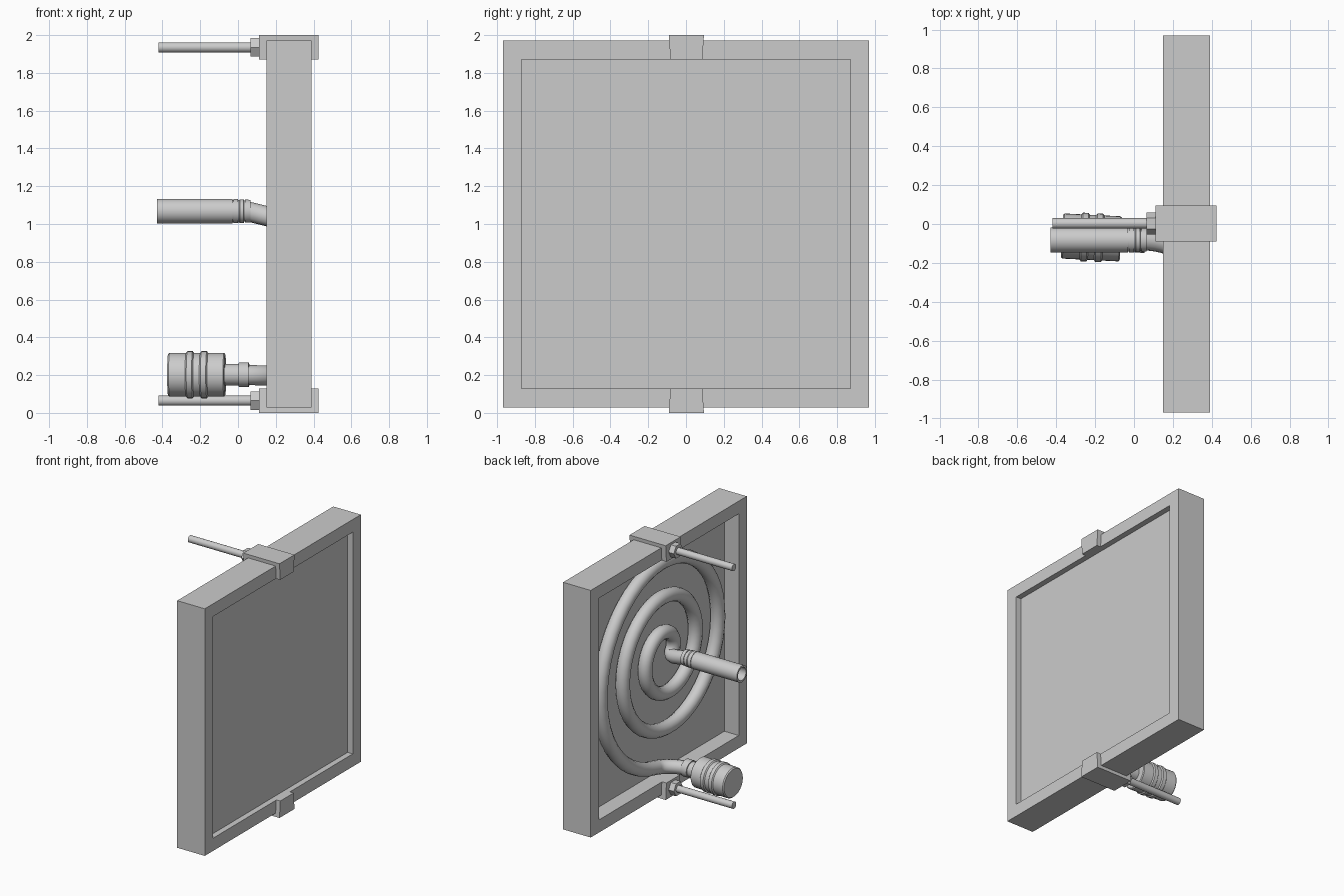
import bpy, bmesh, math
from mathutils import Vector

if "Cube" in bpy.data.objects:
    bpy.data.objects.remove(bpy.data.objects["Cube"])


def finish(name, bm, smooth=False):
    bmesh.ops.recalc_face_normals(bm, faces=bm.faces)
    me = bpy.data.meshes.new(name)
    bm.to_mesh(me)
    bm.free()
    ob = bpy.data.objects.new(name, me)
    bpy.context.collection.objects.link(ob)
    if smooth:
        bpy.ops.object.select_all(action='DESELECT')
        ob.select_set(True)
        bpy.context.view_layer.objects.active = ob
        bpy.ops.object.shade_smooth_by_angle(angle=math.radians(35))
    return ob


def box(name, lo, hi):
    bm = bmesh.new()
    bmesh.ops.create_cube(bm, size=1)
    lo, hi = Vector(lo), Vector(hi)
    for v in bm.verts:
        v.co = (lo + hi) / 2 + v.co * (hi - lo)
    return finish(name, bm)


def lathe(name, profile, y, z, seg=32, smooth=True, slope=0.0):
    """Spin (x, radius) points round an x-direction axis; radius 0 closes the end."""
    bm = bmesh.new()
    rings = []
    for x, r in profile:
        cy = y + slope * x
        if r == 0:
            rings.append([bm.verts.new((x, cy, z))] * seg)
        else:
            rings.append([bm.verts.new((x - slope * r * math.cos(a), cy + r * math.cos(a), z + r * math.sin(a)))
                          for a in (2 * math.pi * i / seg for i in range(seg))])
    for a, b in zip(rings, rings[1:]):
        for i in range(seg):
            j = (i + 1) % seg
            bm.faces.new(list(dict.fromkeys((a[i], a[j], b[j], b[i]))))
    return finish(name, bm, smooth)


def tube(name, points, radius):
    cu = bpy.data.curves.new(name, 'CURVE')
    cu.dimensions = '3D'
    cu.bevel_depth = radius
    cu.bevel_resolution = 4
    cu.use_fill_caps = True
    sp = cu.splines.new('POLY')
    sp.points.add(len(points) - 1)
    for p, co in zip(sp.points, points):
        p.co = (*co, 1)
    ob = bpy.data.objects.new(name, cu)
    bpy.context.collection.objects.link(ob)
    bpy.ops.object.select_all(action='DESELECT')
    ob.select_set(True)
    bpy.context.view_layer.objects.active = ob
    bpy.ops.object.convert(target='MESH')
    bpy.ops.object.shade_smooth_by_angle(angle=math.radians(50))
    return ob


def bend(p0, p1, p2, p3, n=9):
    """Bezier samples for a pipe elbow."""
    a, b, c, d = map(Vector, (p0, p1, p2, p3))
    return [a * (1 - t)**3 + b * 3 * t * (1 - t)**2 + c * 3 * t * t * (1 - t) + d * t**3
            for t in (i / n for i in range(n + 1))]


# Square frame with a rectangular opening
bm = bmesh.new()
loops = []
for x, h in ((0.15, 0.97), (0.39, 0.97), (0.39, 0.87), (0.15, 0.87)):
    loops.append([bm.verts.new((x, sy * h, 1.0 + sz * (h + 0.002)))
                  for sy, sz in ((-1, -1), (1, -1), (1, 1), (-1, 1))])
for k in range(4):
    a, b = loops[k], loops[(k + 1) % 4]
    for i in range(4):
        j = (i + 1) % 4
        bm.faces.new((a[i], a[j], b[j], b[i]))
finish("frame", bm)

# Absorber panel set into the frame
box("panel", (0.275, -0.875, 0.125), (0.345, 0.875, 1.875))

# Clamps with hex nut and rod, top and bottom
for name, s in (("top", 1), ("bottom", -1)):
    prof = [(0.11, 1.0), (0.425, 1.0), (0.425, 0.87), (0.39, 0.87),
            (0.39, 0.972), (0.15, 0.972), (0.15, 0.87), (0.11, 0.87)]
    bm = bmesh.new()
    sides = []
    for sy in (-1, 1):
        sides.append([bm.verts.new((x, 0.002 + sy * (0.084 + 0.07 * (z - 0.87)), 1 + s * z)) for x, z in prof])
        bm.faces.new(sides[-1])
    for i in range(8):
        j = (i + 1) % 8
        bm.faces.new((sides[0][i], sides[0][j], sides[1][j], sides[1][i]))
    finish(name + "_clamp", bm)
    zc = 1 + s * 0.935
    lathe(name + "_nut", [(0.065, 0), (0.065, 0.056), (0.112, 0.056), (0.112, 0)], 0.003, zc, 6, False)
    lathe(name + "_rod", [(-0.42, 0), (-0.42, 0.027), (0.13, 0.027), (0.13, 0)], 0.003, zc, 20)

# Spiral pipe: inlet elbow, flat spiral, outlet elbow
CX, CY, CZ = 0.22, -0.05, 1.07
def spiral(turn):
    r = 0.87 - 0.28 * turn
    a = 2 * math.pi * turn
    return Vector((CX, CY + r * math.sin(a), CZ - r * math.cos(a)))

coil = [spiral(0.02 + 2.76 * i / 130) for i in range(131)]
start, end = coil[0], coil[-1]
t0 = (coil[0] - coil[1]).normalized()
t1 = (coil[-1] - coil[-2]).normalized()
inlet = bend((0.03, -0.077, 0.2), (0.12, -0.08, 0.2), start + t0 * 0.08, start)
outlet = bend(end, end + t1 * 0.05, (0.14, -0.085, 1.05), (0.04, -0.082, 1.068))
tube("spiral_pipe", inlet[:-1] + coil + outlet[1:], 0.053)

# Outlet sleeve, hollow at its free end
lathe("outlet_sleeve", [
    (-0.2, 0), (-0.2, 0.05), (-0.43, 0.05), (-0.43, 0.065), (-0.03, 0.065), (-0.03, 0.059),
    (-0.025, 0.059), (-0.025, 0.064), (0, 0.064), (0, 0.059), (0.005, 0.059), (0.01, 0.063),
    (0.03, 0.063), (0.033, 0.056), (0.038, 0.056), (0.038, 0.061), (0.065, 0.06), (0.065, 0)],
    -0.082, 1.068)

# Inlet coupling: ribbed drum, neck and collar
lathe("inlet_coupling", [
    (-0.37, 0), (-0.37, 0.109), (-0.362, 0.116), (-0.275, 0.116), (-0.268, 0.125), (-0.24, 0.125),
    (-0.233, 0.116), (-0.2, 0.116), (-0.193, 0.125), (-0.165, 0.125), (-0.158, 0.116),
    (-0.074, 0.116), (-0.068, 0.109), (-0.068, 0.058), (0.005, 0.058), (0.005, 0.066),
    (0.058, 0.066), (0.058, 0)], -0.08, 0.202, slope=-0.05)
